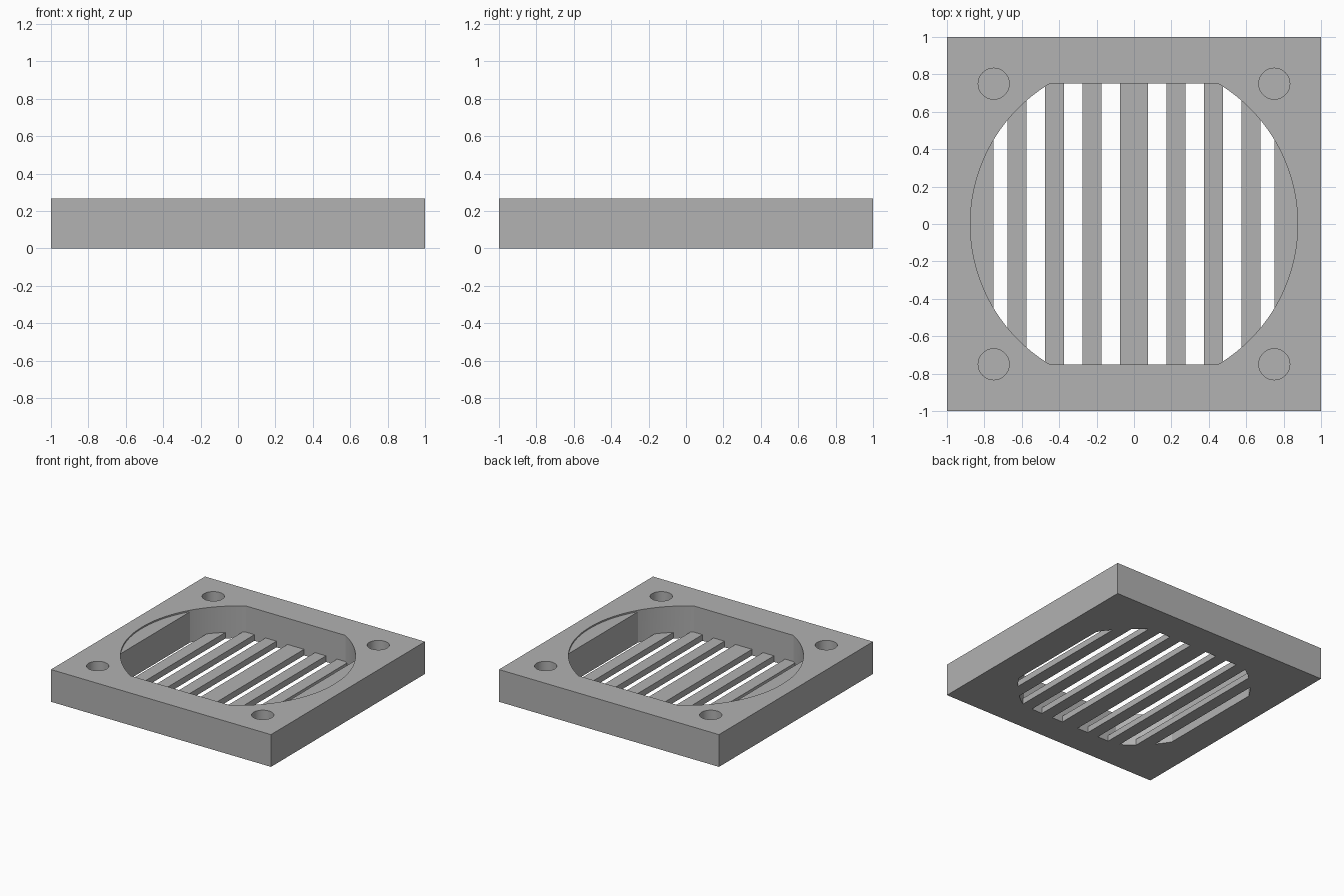
import bpy
import bmesh
import math

HEIGHT = 0.265
BAR_TOP = 0.05
RELIEF = 0.012
RADIUS = 0.875
HALF = 0.75

cube = bpy.data.objects.get("Cube")
if cube:
    bpy.data.objects.remove(cube, do_unlink=True)

grey = bpy.data.materials.new("plain_grey")
grey.use_nodes = True
colour = (0.445, 0.445, 0.445, 1)
grey.diffuse_color = colour
grey.node_tree.nodes["Principled BSDF"].inputs["Base Color"].default_value = colour

# Shared x stations so that every wall follows the same arc
corner = math.sqrt(RADIUS ** 2 - HALF ** 2)
stations = [RADIUS * math.cos(math.pi * i / 96) for i in range(97)]
stations = [x for x in stations if abs(x) > corner + 0.005] + [corner, -corner]


def outline(x0, x1):
    """Circle with flattened front and back, limited to x0..x1."""
    xs = sorted([x for x in stations if x0 + 0.002 < x < x1 - 0.002] + [x0, x1])
    half = [(x, min(HALF, math.sqrt(max(0, RADIUS ** 2 - x * x)))) for x in xs]
    return [(x, -y) for x, y in half] + [(x, y) for x, y in reversed(half)]


def circle(cx, cy, r, n=48):
    return [(cx + r * math.cos(math.tau * i / n), cy + r * math.sin(math.tau * i / n))
            for i in range(n)]


def prism(name, points, z0, z1):
    """Upright prism over a counter-clockwise outline."""
    bm = bmesh.new()
    verts = [bm.verts.new((x, y, z0)) for x, y in points]
    bmesh.ops.remove_doubles(bm, verts=verts, dist=0.0001)
    face = bm.faces.new([v for v in verts if v.is_valid])
    top = bmesh.ops.extrude_face_region(bm, geom=[face], use_keep_orig=True)
    bmesh.ops.translate(bm, vec=(0, 0, z1 - z0),
                        verts=[g for g in top["geom"] if isinstance(g, bmesh.types.BMVert)])
    bmesh.ops.recalc_face_normals(bm, faces=bm.faces)
    mesh = bpy.data.meshes.new(name)
    bm.to_mesh(mesh)
    bm.free()
    mesh.materials.append(grey)
    obj = bpy.data.objects.new(name, mesh)
    bpy.context.collection.objects.link(obj)
    return obj


def cut(target, cutter):
    cutter.hide_render = True
    mod = target.modifiers.new("cut", "BOOLEAN")
    mod.operation = "DIFFERENCE"
    mod.solver = "EXACT"
    mod.object = cutter
    bpy.context.view_layer.objects.active = target
    bpy.ops.object.modifier_apply(modifier=mod.name)
    bpy.data.objects.remove(cutter, do_unlink=True)


# Square frame with the opening and the shallow round relief on top
frame = prism("frame", [(-1, -1), (1, -1), (1, 1), (-1, 1)], 0, HEIGHT)
cut(frame, prism("opening_cutter", outline(-HALF, HALF), -0.1, HEIGHT + 0.1))
cut(frame, prism("relief_cutter", outline(-RADIUS, RADIUS), HEIGHT - RELIEF, HEIGHT + 0.1))

# Blind corner holes
for sx in (-1, 1):
    for sy in (-1, 1):
        cut(frame, prism("hole_cutter", circle(sx * HALF, sy * HALF, 0.083),
                         BAR_TOP, HEIGHT + 0.1))

# Grille bars: a wide one in the middle, three narrower ones each side
parts = [frame, prism("centre_bar", outline(-0.075, 0.075), 0, BAR_TOP)]
for side, sign in (("left", 1), ("right", -1)):
    for i in range(3):
        a = sign * (0.175 + 0.2 * i)
        b = a + sign * 0.1
        parts.append(prism(f"{side}_bar_{i + 1}", outline(min(a, b), max(a, b)), 0, BAR_TOP))

# Smooth the round walls, keep the edges sharp
bpy.ops.object.select_all(action="DESELECT")
for part in parts:
    part.select_set(True)
bpy.context.view_layer.objects.active = frame
bpy.ops.object.shade_smooth_by_angle(angle=math.radians(30))
